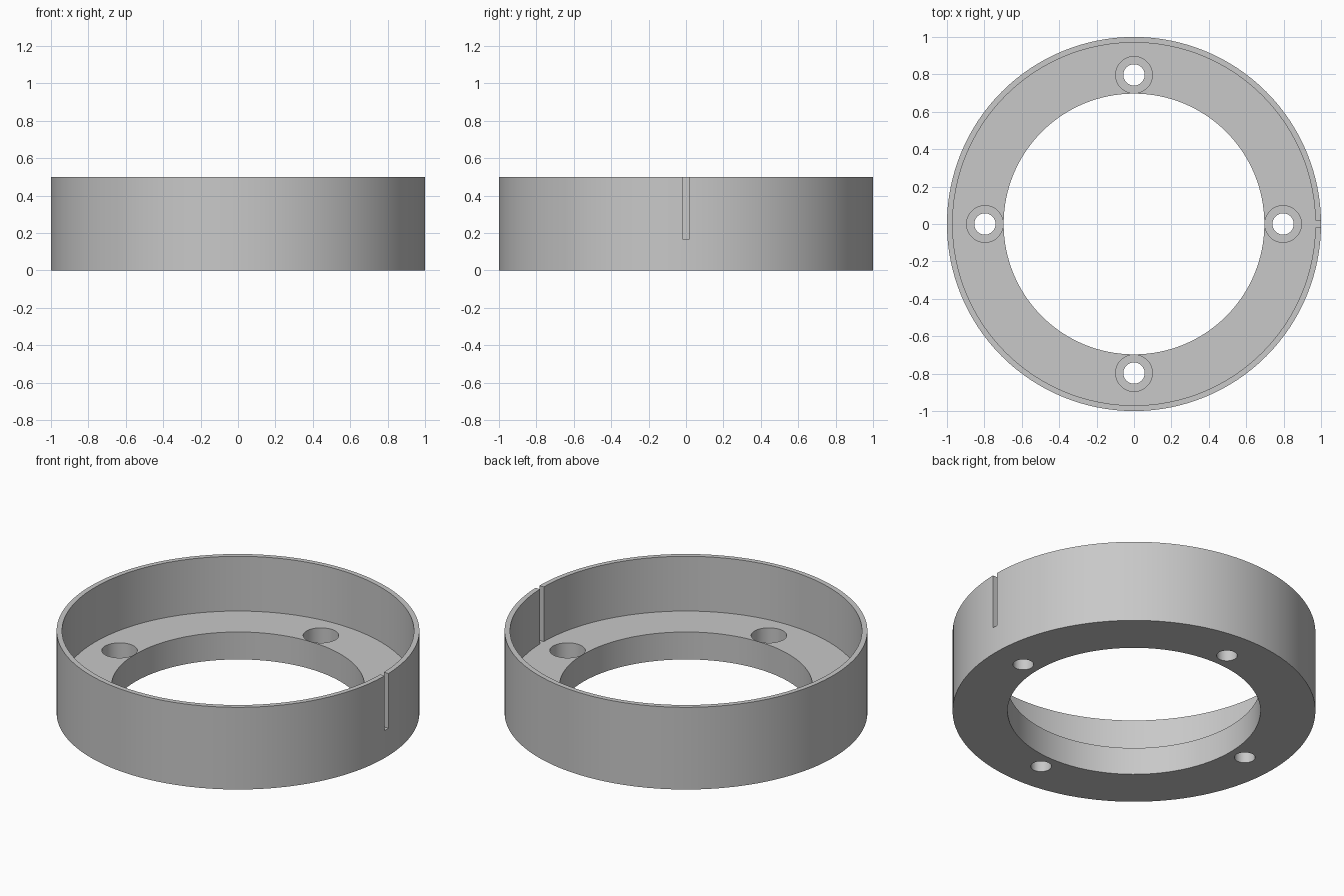
import bpy
import bmesh
from math import tau, cos, sin
from mathutils import Matrix, Vector

if "Cube" in bpy.data.objects:
    bpy.data.objects.remove(bpy.data.objects["Cube"], do_unlink=True)

HEIGHT = 0.5
FLOOR = 0.167
WALL = 0.97
BORE = 0.697
HOLE_RING = 0.797

grey = bpy.data.materials.new("plain grey")
grey.use_nodes = True
grey.diffuse_color = (0.58, 0.58, 0.58, 1)
grey.node_tree.nodes["Principled BSDF"].inputs["Base Color"].default_value = grey.diffuse_color


def add_object(name, bm):
    bmesh.ops.recalc_face_normals(bm, faces=bm.faces)
    mesh = bpy.data.meshes.new(name)
    bm.to_mesh(mesh)
    bm.free()
    mesh.materials.append(grey)
    obj = bpy.data.objects.new(name, mesh)
    bpy.context.collection.objects.link(obj)
    return obj


def lathe(name, profile, steps):
    """Spin a closed (radius, height) profile around z."""
    bm = bmesh.new()
    verts = [bm.verts.new((r, 0, z)) for r, z in profile]
    edges = [bm.edges.new((v, verts[i - 1])) for i, v in enumerate(verts)]
    bmesh.ops.spin(bm, geom=verts + edges, axis=(0, 0, 1), cent=(0, 0, 0),
                   angle=tau, steps=steps, use_merge=True)
    bmesh.ops.remove_doubles(bm, verts=bm.verts, dist=1e-5)
    return add_object(name, bm)


def cylinder(bm, radius, low, high, x, y):
    spot = Matrix.Translation((x, y, (low + high) / 2))
    bmesh.ops.create_cone(bm, cap_ends=True, segments=48, radius1=radius,
                          radius2=radius, depth=high - low, matrix=spot)


def cut(target, cutter):
    """Subtract the cutter for good, then remove it."""
    cutter.hide_render = True
    mod = target.modifiers.new("cut", "BOOLEAN")
    mod.operation = "DIFFERENCE"
    mod.solver = "EXACT"
    mod.object = cutter
    bpy.context.view_layer.objects.active = target
    bpy.ops.object.modifier_apply(modifier=mod.name)
    bpy.data.objects.remove(cutter, do_unlink=True)


# Ring with a flat flange and a thin upright wall
ring = lathe("flanged_ring", [(BORE, 0), (1, 0), (1, HEIGHT), (WALL, HEIGHT),
                              (WALL, FLOOR), (BORE, FLOOR)], 128)

# Four through holes, then their wider counterbores
for radius, low in ((0.057, -0.1), (0.098, 0.067)):
    bm = bmesh.new()
    for i in range(4):
        a = tau * i / 4
        cylinder(bm, radius, low, 0.3, HOLE_RING * cos(a), HOLE_RING * sin(a))
    cut(ring, add_object("hole_cutter", bm))

# Narrow slot through the wall on the left side, open at the rim
bm = bmesh.new()
bmesh.ops.create_cube(bm, size=1)
bmesh.ops.scale(bm, vec=Vector((0.2, 0.036, 0.5)), verts=bm.verts)
bmesh.ops.translate(bm, vec=Vector((1.03, 0, FLOOR + 0.25)), verts=bm.verts)
cut(ring, add_object("slot_cutter", bm))

# Smooth round walls with crisp edges
bpy.ops.object.select_all(action="DESELECT")
ring.select_set(True)
bpy.context.view_layer.objects.active = ring
bpy.ops.object.shade_smooth_by_angle(angle=0.5)
